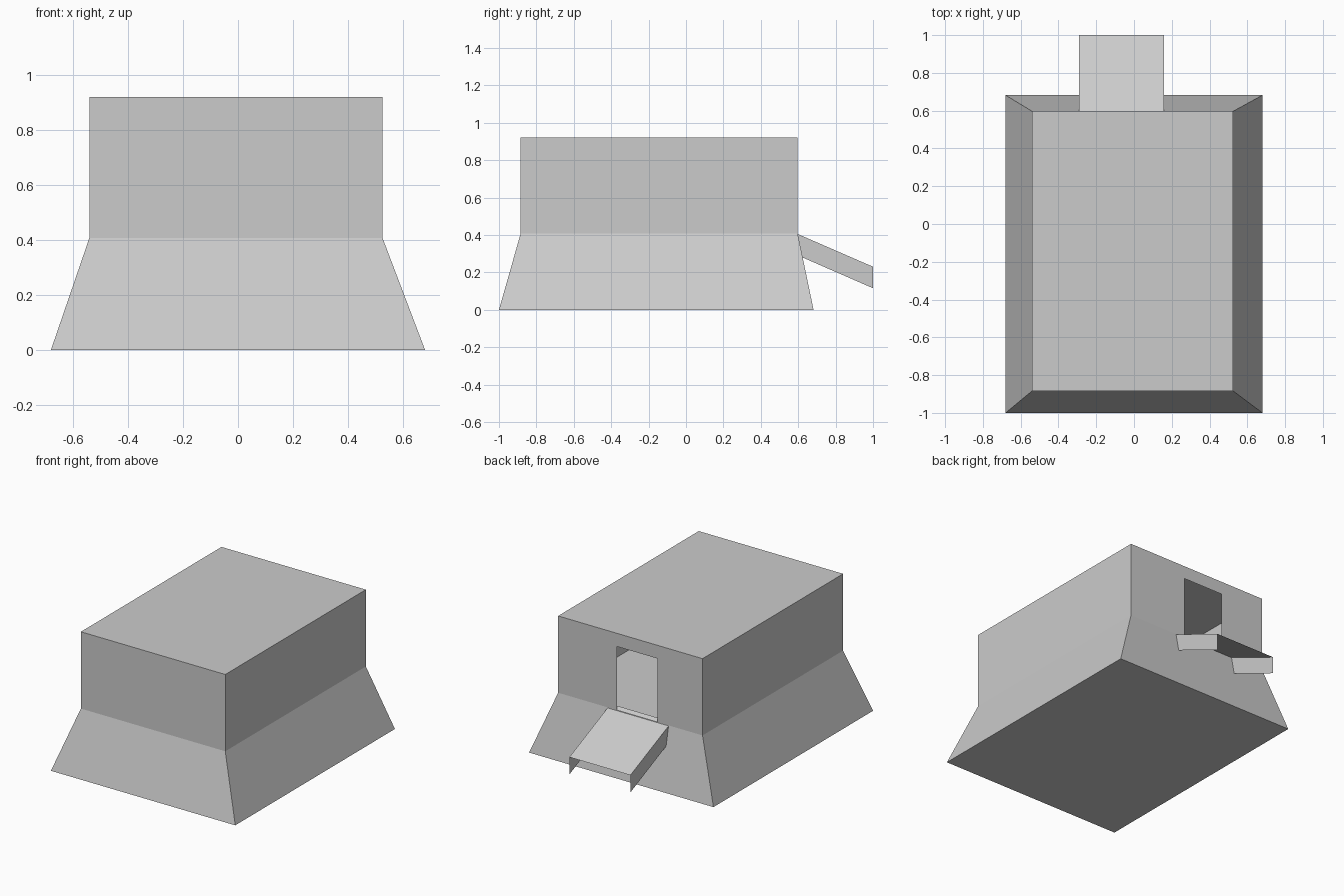
import bpy, bmesh

if "Cube" in bpy.data.objects:
    bpy.data.objects.remove(bpy.data.objects["Cube"])


def make_object(name, polygons):
    """Build a mesh object from a list of polygons, welding shared corners."""
    bm = bmesh.new()
    for poly in polygons:
        bm.faces.new([bm.verts.new(p) for p in poly])
    bmesh.ops.remove_doubles(bm, verts=bm.verts, dist=0.0005)
    mesh = bpy.data.meshes.new(name)
    bm.to_mesh(mesh)
    bm.free()
    obj = bpy.data.objects.new(name, mesh)
    bpy.context.collection.objects.link(obj)
    return obj


def ring(x0, x1, y0, y1, z):
    """Rectangle corners, counter-clockwise seen from above."""
    return [(x0, y0, z), (x1, y0, z), (x1, y1, z), (x0, y1, z)]


def side(lower, upper, i):
    j = (i + 1) % 4
    return [lower[i], lower[j], upper[j], upper[i]]


FLOOR, ROOF, BACK = 0.408, 0.92, 0.597
base = ring(-0.68, 0.68, -1.0, 0.682, 0.0)
waist = ring(-0.54, 0.525, -0.884, BACK, FLOOR)
top = ring(-0.54, 0.525, -0.884, BACK, ROOF)

# flared base with closed underside
make_object("flared_base", [base[::-1]] + [side(base, waist, i) for i in range(4)])

# hollow upper room: floor, roof, three plain walls and a wall with a doorway
dx0, dx1, dz = -0.208, 0.092, 0.832
door_wall = [
    waist[2], (dx1, BACK, FLOOR), (dx1, BACK, dz), (dx0, BACK, dz),
    (dx0, BACK, FLOOR), waist[3], top[3], top[2],
]
walls = [side(waist, top, i) for i in (0, 1, 3)]
make_object("upper_room", [waist, top] + walls + [door_wall])

# sloping entry ramp: a thin deck with two side skirts, open below
rx0, rx1 = -0.29, 0.16
inner, outer = (0.565, 0.419), (1.0, 0.23)
skirt = [(BACK, 0.405), outer, (1.0, 0.115), (0.622, 0.28)]
deck = [(rx0, *inner), (rx1, *inner), (rx1, *outer), (rx0, *outer)]
skirts = [
    [(rx0, y, z) for y, z in skirt],
    [(rx1, y, z) for y, z in reversed(skirt)],
]
make_object("entry_ramp", [deck] + skirts)
